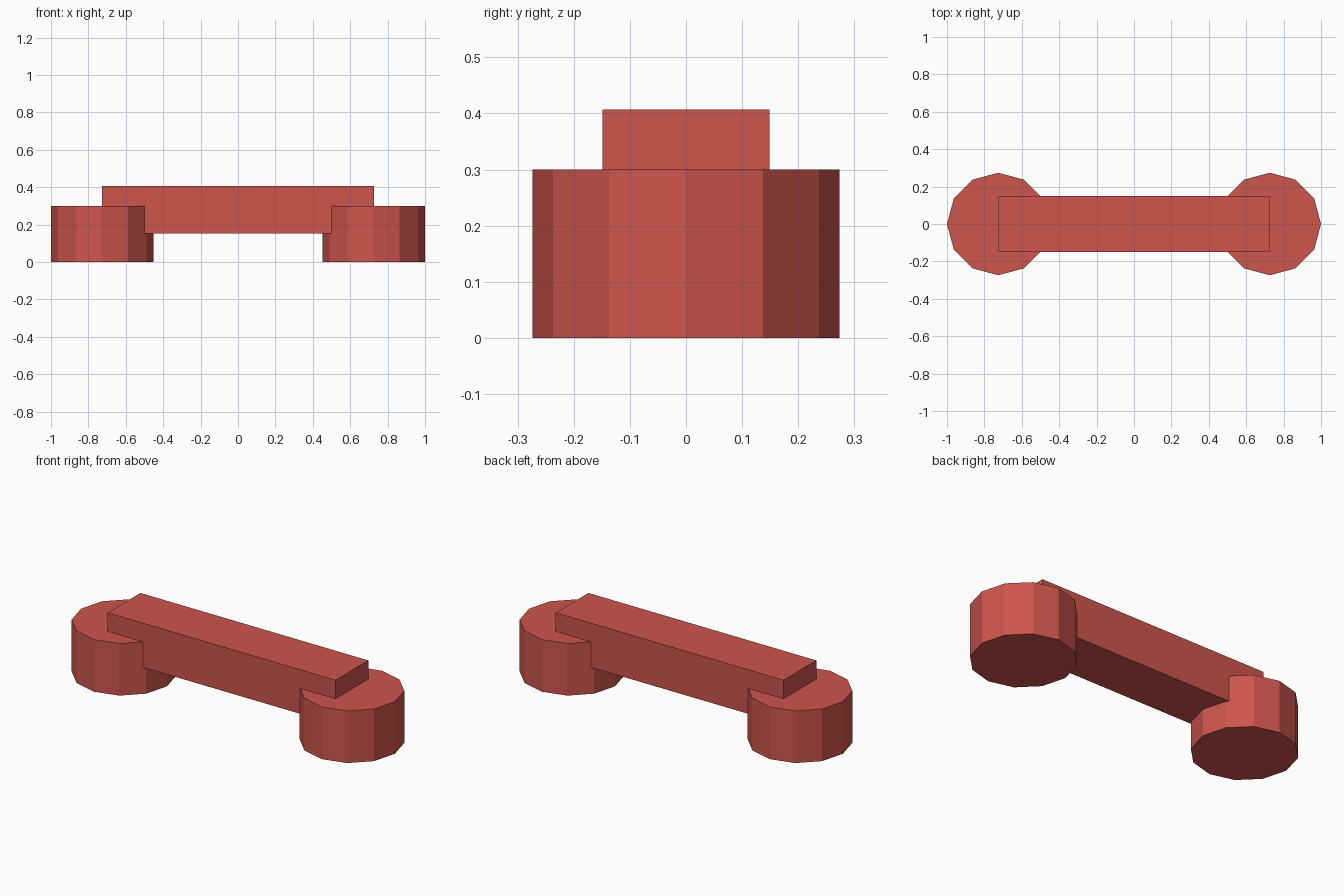
import bpy

if "Cube" in bpy.data.objects:
    bpy.data.objects.remove(bpy.data.objects["Cube"])

HUB_X, HUB_R, HUB_H = 0.726, 0.274, 0.30
BAR_HALF_Y, BAR_Z0, BAR_Z1 = 0.149, 0.153, 0.407

red = bpy.data.materials.new("soft_red")
red.diffuse_color = (0.61, 0.091, 0.074, 1)
red.use_nodes = True
red.node_tree.nodes["Principled BSDF"].inputs["Base Color"].default_value = red.diffuse_color


def finish(name):
    ob = bpy.context.object
    ob.name = name
    ob.data.materials.append(red)
    return ob


# Twelve-sided end pads
for side, sign in (("left", -1), ("right", 1)):
    bpy.ops.mesh.primitive_cylinder_add(
        vertices=12, radius=HUB_R, depth=HUB_H,
        location=(sign * HUB_X, 0, HUB_H / 2))
    finish(side + "_end_pad")

# Grip bar sunk into both pads
bpy.ops.mesh.primitive_cube_add(size=1, location=(0, 0, (BAR_Z0 + BAR_Z1) / 2))
bar = finish("grip_bar")
bar.scale = (2 * HUB_X, 2 * BAR_HALF_Y, BAR_Z1 - BAR_Z0)
bpy.ops.object.transform_apply(location=False, rotation=False, scale=True)
